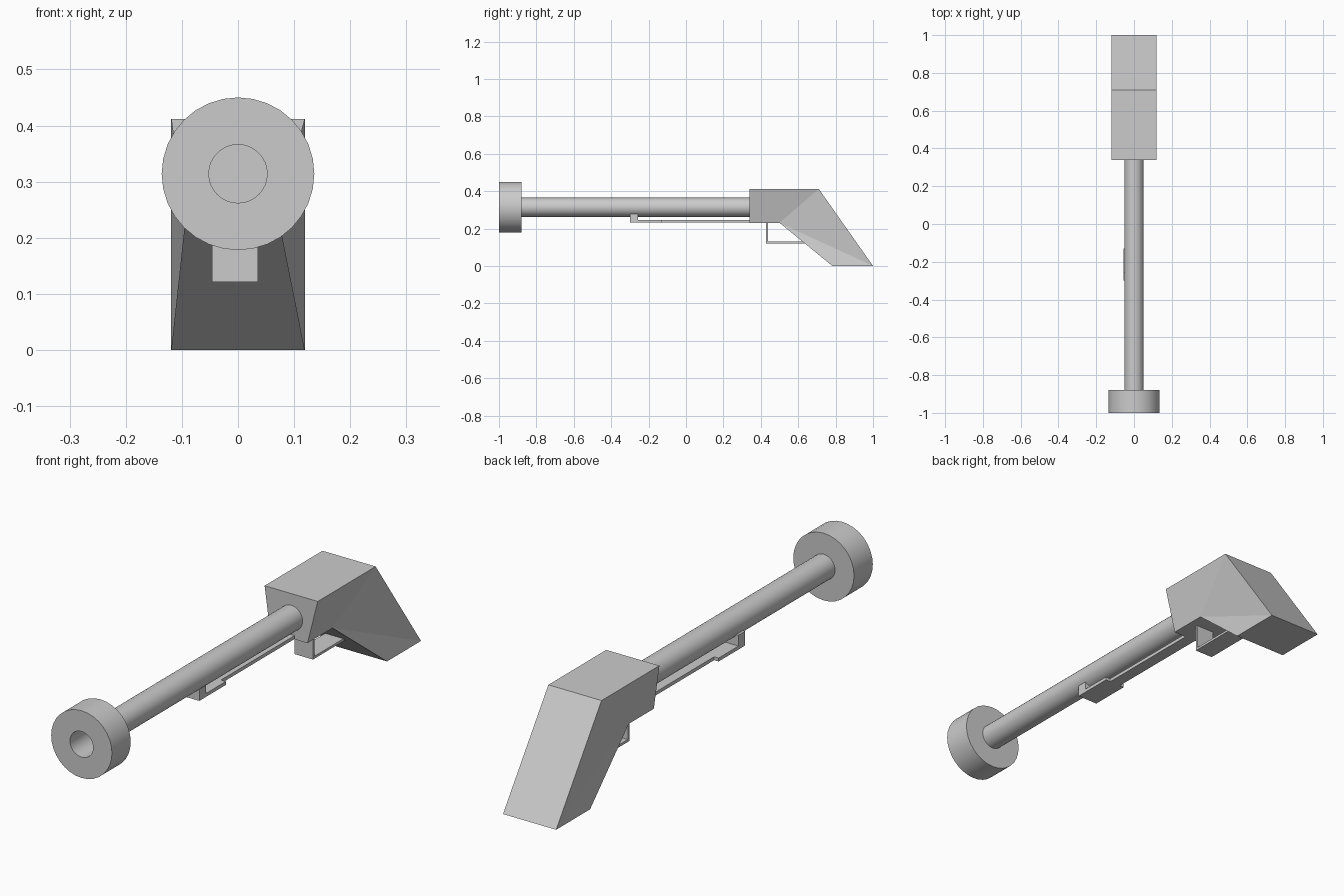
import bpy, bmesh, math

if "Cube" in bpy.data.objects:
    bpy.data.objects.remove(bpy.data.objects["Cube"])

AXIS_Z = 0.314
SIDES = 32


def make_object(name, verts, faces):
    mesh = bpy.data.meshes.new(name)
    bm = bmesh.new()
    bv = [bm.verts.new(v) for v in verts]
    for f in faces:
        bm.faces.new([bv[i] for i in f])
    bmesh.ops.recalc_face_normals(bm, faces=bm.faces)
    bm.to_mesh(mesh)
    bm.free()
    ob = bpy.data.objects.new(name, mesh)
    bpy.context.collection.objects.link(ob)
    return ob


def lathe(name, profile):
    """Revolve (radius, y) points around the barrel axis, capping both ends."""
    n = SIDES
    verts = [(r * math.sin(2 * math.pi * i / n), y, AXIS_Z + r * math.cos(2 * math.pi * i / n))
             for r, y in profile for i in range(n)]
    faces = [(k * n + i, k * n + (i + 1) % n, (k + 1) * n + (i + 1) % n, (k + 1) * n + i)
             for k in range(len(profile) - 1) for i in range(n)]
    last = (len(profile) - 1) * n
    faces += [tuple(range(n)), tuple(range(last, last + n))]
    ob = make_object(name, verts, faces)
    bpy.context.view_layer.objects.active = ob
    ob.select_set(True)
    bpy.ops.object.shade_smooth_by_angle(angle=math.radians(35))
    ob.select_set(False)
    return ob


def extrude_profile(name, profile, x0, x1):
    """Extrude a (y, z) outline across x."""
    n = len(profile)
    verts = [(x, y, z) for x in (x0, x1) for y, z in profile]
    faces = [tuple(range(n)), tuple(range(n, 2 * n))]
    faces += [(i, (i + 1) % n, n + (i + 1) % n, n + i) for i in range(n)]
    return make_object(name, verts, faces)


# Barrel and muzzle ring with a recessed bore
lathe("barrel", [(0.051, -0.88), (0.051, 0.36)])
lathe("muzzle", [(0.052, -0.885), (0.052, -1.0), (0.136, -1.0), (0.136, -0.88), (0.05, -0.88)])

# Receiver and slanted grip: outline (y, z, left x, right x), underside narrower
W, L, R = 0.119, -0.094, 0.073
outline = [(0.34, 0.412, -W, W), (0.71, 0.412, -W, W), (1.0, 0.0, -W, W),
           (0.783, 0.0, -W, W), (0.5, 0.231, L, R), (0.34, 0.231, L, R)]
verts = [(p[2], p[0], p[1]) for p in outline] + [(p[3], p[0], p[1]) for p in outline]
faces = [(i, (i + 1) % 6, 6 + (i + 1) % 6, 6 + i) for i in range(6)]
for s in (0, 6):
    faces += [(s, s + 1, s + 4, s + 5), (s + 1, s + 2, s + 4), (s + 2, s + 3, s + 4)]
make_object("receiver_and_grip", verts, faces)

# Trigger guard: bent strip
extrude_profile("trigger_guard", [(0.428, 0.235), (0.428, 0.121), (0.637, 0.121),
                                  (0.625, 0.131), (0.438, 0.131), (0.438, 0.235)],
                -0.046, 0.036)

# Pump handle: wide plate with an upright end reaching the barrel
extrude_profile("pump_handle", [(-0.3, 0.29), (-0.3, 0.232), (-0.13, 0.232),
                                (-0.13, 0.246), (-0.257, 0.246), (-0.257, 0.29)],
                -0.055, 0.037)

# Pump rod running back to the receiver
extrude_profile("pump_rod", [(-0.13, 0.232), (0.345, 0.232), (0.345, 0.246), (-0.13, 0.246)],
                -0.035, 0.015)
